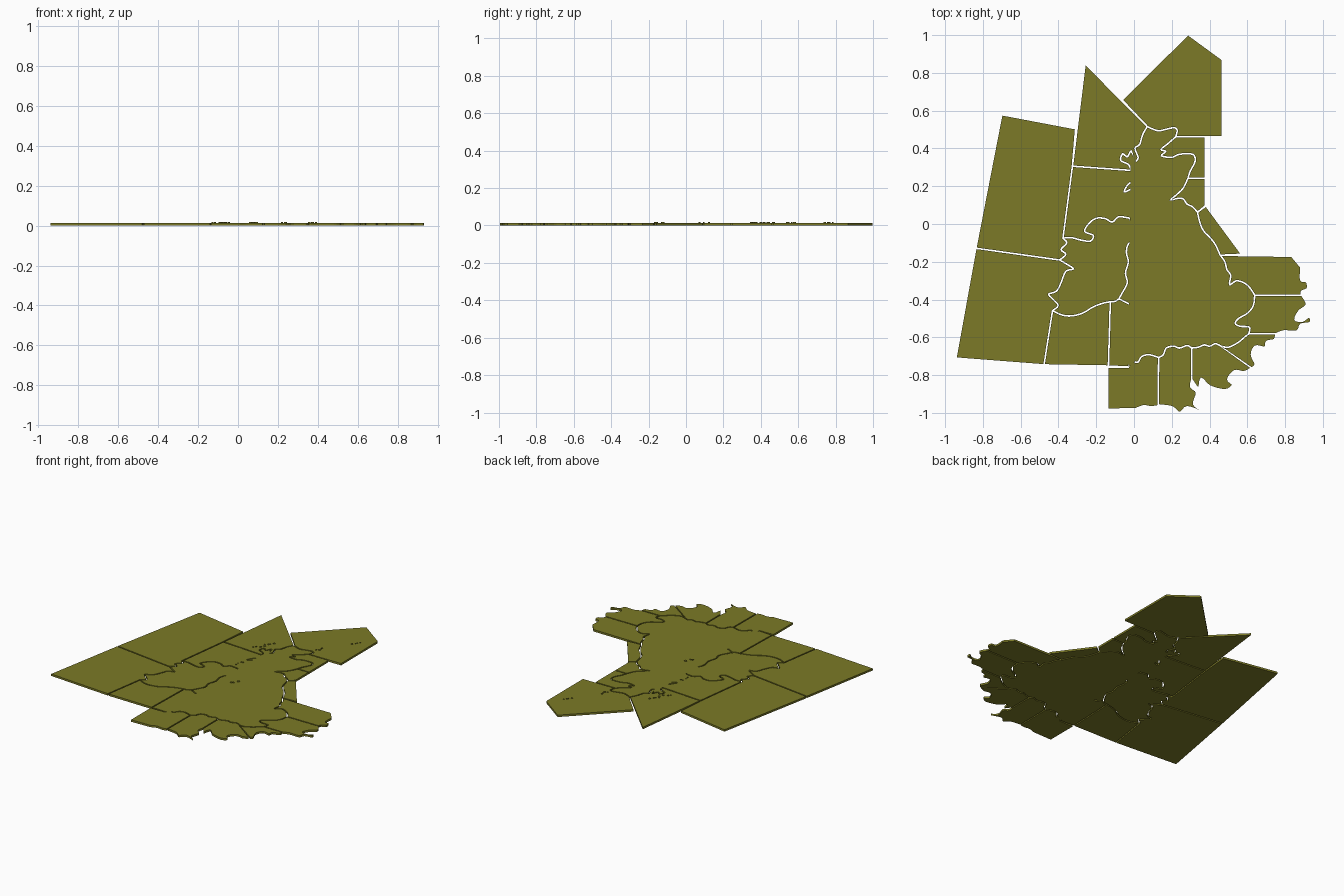
import bpy, bmesh, math, random
from mathutils import Vector

random.seed(4)
H, GAP, TOP = 0.0135, 0.0042, 0.0175
mat = bpy.data.materials.new("olive")
mat.diffuse_color = (0.2, 0.195, 0.02, 1)


def smooth(pts, n=4):
    """Catmull-Rom curve through the points of a coast."""
    p = [Vector(q) for q in pts]
    p = [p[0]] + p + [p[-1]]
    out = []
    for a, b, c, d in zip(p, p[1:], p[2:], p[3:]):
        for i in range(n):
            t = i / n
            out.append(0.5 * (2 * b + (c - a) * t + (2 * a - 5 * b + 4 * c - d) * t * t
                              + (3 * b - a - 3 * c + d) * t ** 3))
    return out + [p[-1]]


def slab(name, pts, z0, z1):
    bm = bmesh.new()
    face = bm.faces.new([bm.verts.new((p.x, p.y, z0)) for p in pts])
    ext = bmesh.ops.extrude_face_region(bm, geom=[face])
    for v in ext["geom"]:
        if isinstance(v, bmesh.types.BMVert):
            v.co.z = z1
    bmesh.ops.recalc_face_normals(bm, faces=bm.faces)
    me = bpy.data.meshes.new(name)
    bm.to_mesh(me)
    bm.free()
    me.materials.append(mat)
    ob = bpy.data.objects.new(name, me)
    bpy.context.collection.objects.link(ob)
    return ob


def tile(name, *chains):
    """Join boundary chains, inset by half the gap and extrude."""
    pts = []
    for c in chains:
        for q in c:
            q = Vector(q)
            if not pts or (q - pts[-1]).length > 0.003:
                pts.append(q)
    if (pts[0] - pts[-1]).length < 0.003:
        pts.pop()
    n = len(pts)
    if sum(pts[i - 1].cross(pts[i]) for i in range(n)) < 0:
        pts.reverse()
    res = []
    for i in range(n):
        e1 = (pts[i] - pts[i - 1]).normalized()
        e2 = (pts[(i + 1) % n] - pts[i]).normalized()
        n1, n2 = Vector((-e1.y, e1.x)), Vector((-e2.y, e2.x))
        res.append((pts[i] + (n1 + n2) * GAP / max(0.4, 1 + n1.dot(n2))) * 1.003)
    slab(name, res, 0, H)


# Main island coast, clockwise from the north-west tip
north = smooth([(.07, .515), (.09, .505), (.13, .492), (.17, .5), (.21, .508), (.228, .495), (.22, .46)])
firth = smooth([(.22, .46), (.18, .425), (.143, .394), (.167, .383), (.145, .36), (.2, .352),
                (.24, .368), (.31, .368), (.322, .33), (.297, .28), (.285, .242)])
ne = smooth([(.285, .242), (.26, .19), (.225, .155), (.195, .128), (.23, .135), (.26, .132),
             (.28, .105), (.31, .09), (.335, .062)])
east = smooth([(.335, .062), (.35, 0), (.37, -.04), (.4, -.07), (.43, -.11), (.455, -.165)])
wash = smooth([(.455, -.165), (.48, -.2), (.49, -.24), (.51, -.27), (.505, -.32), (.54, -.3),
               (.58, -.31), (.61, -.335), (.637, -.375)])
estuary = smooth([(.637, -.375), (.63, -.43), (.6, -.47), (.55, -.5), (.535, -.525), (.56, -.54),
                  (.61, -.545), (.605, -.58)])
se = smooth([(.605, -.58), (.58, -.6), (.55, -.625), (.5, -.65), (.46, -.645)])
south = smooth([(.46, -.645), (.43, -.632), (.4, -.645), (.37, -.638), (.34, -.65), (.305, -.655)])
bay = smooth([(.305, -.655), (.28, -.642), (.24, -.655), (.21, -.645), (.17, -.655), (.155, -.69), (.13, -.705)])
sw = smooth([(.13, -.705), (.08, -.69), (.04, -.7), (.02, -.73), (-.01, -.725), (-.03, -.755)])
channel = smooth([(-.03, -.755), (-.015, -.715), (.015, -.68), (.04, -.62), (.1, -.575), (.15, -.545),
                  (.2, -.555), (.225, -.52), (.17, -.525), (.13, -.5), (.09, -.49), (.05, -.475), (.02, -.445)])
inner = smooth([(.02, -.445), (.05, -.442), (.09, -.42), (.11, -.38), (.11, -.335), (.06, -.355),
                (.095, -.31), (.065, -.26), (.11, -.255), (.14, -.275), (.19, -.27), (.2, -.325),
                (.222, -.3), (.2, -.245), (.225, -.2), (.185, -.17), (.165, -.115), (.2, -.06),
                (.185, -.035), (.14, -.065), (.08, -.042), (.045, -.055), (.025, -.02), (.025, .025)])
west = smooth([(.025, .025), (.05, .06), (.035, .11), (.01, .1), (.02, .15), (-.005, .185),
               (-.05, .17), (-.03, .21), (.015, .24), (-.015, .283)])
nw = smooth([(-.015, .283), (-.03, .315), (-.07, .335), (-.06, .37), (-.035, .355), (-.015, .385),
             (0, .33), (.022, .35), (.005, .4), (.03, .42), (.045, .47), (.07, .515)])
tile("main_island", north, firth, ne, east, wash, estuary, se, south, bay, sw, channel, inner, west, nw)

# Western island coast, clockwise from the north-east
i_east = smooth([(-.02, .03), (-.01, -.03), (.005, -.075), (-.03, -.105), (-.04, -.15), (-.03, -.2),
                 (-.045, -.26), (-.035, -.31), (-.06, -.36), (-.08, -.395)])
i_se = smooth([(-.08, -.395), (-.1, -.408), (-.125, -.41)])
i_south = smooth([(-.125, -.41), (-.17, -.42), (-.22, -.44), (-.27, -.47), (-.33, -.485), (-.38, -.48), (-.43, -.457)])
i_west = smooth([(-.43, -.457), (-.4, -.43), (-.43, -.395), (-.45, -.37), (-.41, -.355), (-.385, -.31),
                 (-.36, -.25), (-.32, -.237), (-.35, -.215), (-.392, -.19)])
i_nw = smooth([(-.392, -.19), (-.36, -.16), (-.385, -.135), (-.355, -.1), (-.375, -.075)])
i_north = smooth([(-.375, -.075), (-.33, -.072), (-.28, -.085), (-.23, -.09), (-.215, -.06), (-.26, -.04),
                  (-.24, 0), (-.2, .03), (-.15, .028), (-.115, .01), (-.08, .038), (-.02, .03)])
tile("western_island", i_east, i_se, i_south, i_west, i_nw, i_north)

# Continental coast edges
c_humber = smooth([(.885, -.375), (.885, -.355), (.915, -.34), (.91, -.305), (.88, -.295), (.882, -.23)])
c_thames = smooth([(.75, -.58), (.79, -.565), (.86, -.565), (.88, -.53), (.93, -.52), (.925, -.49),
                   (.89, -.512), (.85, -.505), (.87, -.46), (.91, -.425), (.885, -.375)])
c_dover = smooth([(.62, -.76), (.64, -.74), (.62, -.69), (.64, -.645), (.69, -.65), (.7, -.62),
                  (.74, -.61), (.75, -.58)])
c_wight = smooth([(.305, -.82), (.34, -.865), (.355, -.815), (.4, -.855), (.48, -.875), (.52, -.85),
                  (.495, -.82), (.53, -.775), (.58, -.78), (.62, -.76)])
c_portland = smooth([(.127, -.955), (.2, -.965), (.24, -.995), (.28, -.965), (.35, -.985), (.315, -.95),
                     (.33, -.89), (.3, -.86), (.305, -.82)])
c_plymouth = smooth([(.127, -.96), (.09, -.965), (.05, -.96), (.01, -.975)])

# Sea tiles
tile("sea_north_east", north, [(.467, .46), (.467, .867), (.285, 1), (-.063, .655)])
tile("sea_firth", firth, [(.375, .242), (.375, .46)])
tile("sea_upper_east", ne, [(.375, .095), (.375, .242)])
tile("sea_mid_east", east, [(.568, -.16), (.38, .095)])
tile("sea_lower_east", wash, c_humber, [(.832, -.17)])
tile("sea_estuary", estuary, c_thames)
tile("sea_strait", se, c_dover)
tile("sea_south_east", south, c_wight[::-1] and c_wight)
tile("sea_south", bay, c_portland)
tile("sea_south_west", sw, [(-.14, -.755), (-.14, -.978)], c_plymouth[::-1])
tile("sea_west_channel", i_se, [(-.135, -.75)], channel)
tile("sea_inner", i_east, inner)
tile("sea_far_south_west", i_south, [(-.475, -.744), (-.135, -.75)])
tile("sea_outer_south", i_west, [(-.835, -.128), (-.94, -.708), (-.475, -.744)])
tile("sea_outer_north", i_nw, [(-.325, .305), (-.308, .503), (-.698, .577), (-.835, -.128)])
tile("sea_north_channel", i_north, west, [(-.325, .305)])
tile("sea_north_west", nw, [(-.258, .845), (-.325, .305)])


def islets(name, path, count, size):
    """Scatter small raised islets along a line."""
    a, b = Vector(path[0]), Vector(path[1])
    for k in range(count):
        c = a.lerp(b, (k + 0.5) / count) + Vector((random.uniform(-1, 1), random.uniform(-1, 1))) * size
        r = size * random.uniform(0.4, 0.9)
        slab(f"{name}_{k}", [c + Vector((math.cos(t), math.sin(t))) * r * random.uniform(0.5, 1.1)
                             for t in (j * math.tau / 9 for j in range(9))], H - 0.002, TOP)


# Small raised islands
islets("outer_isles", [(-.125, .35), (-.03, .48)], 9, .012)
islets("near_isles", [(-.07, .07), (-.045, .14)], 4, .01)
islets("north_isles", [(.215, .53), (.25, .58)], 5, .009)
islets("far_north_isles", [(.36, .73), (.39, .79)], 4, .009)
islets("inner_isle", [(.05, -.165), (.09, -.125)], 3, .013)
